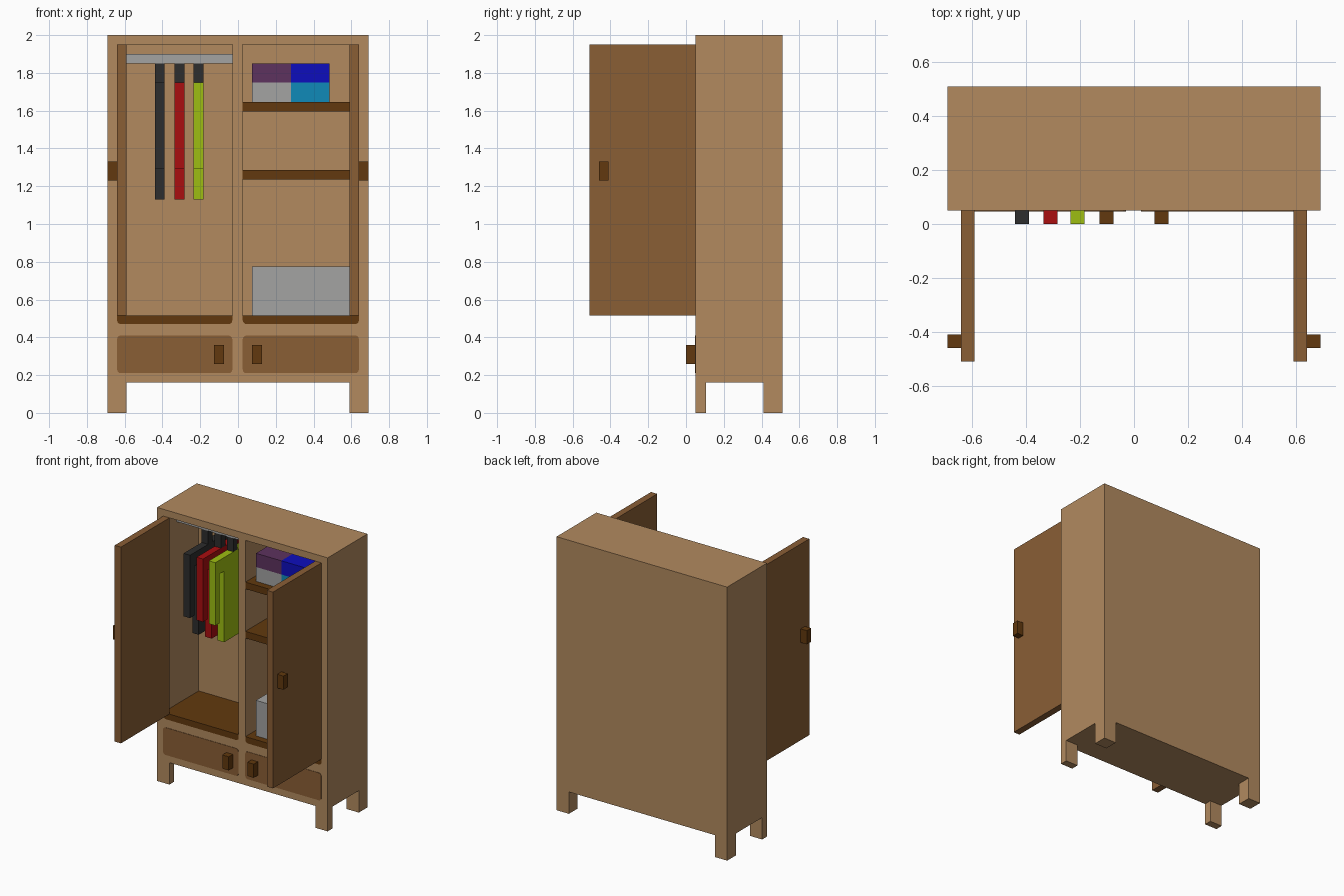
import bpy, bmesh, math
from mathutils import Vector

cube = bpy.data.objects.get("Cube")
if cube:
    bpy.data.objects.remove(cube, do_unlink=True)


def lin(c):
    c /= 255
    return c / 12.92 if c <= 0.04045 else ((c + 0.055) / 1.055) ** 2.4


def material(name, r, g, b):
    m = bpy.data.materials.new(name)
    m.use_nodes = True
    col = (lin(r), lin(g), lin(b), 1)
    m.diffuse_color = col
    m.node_tree.nodes["Principled BSDF"].inputs["Base Color"].default_value = col
    return m


light_wood = material("light_wood", 178, 138, 95)
mid_wood = material("mid_wood", 138, 94, 53)
dark_wood = material("dark_wood", 98, 57, 14)
charcoal = material("charcoal", 45, 45, 45)
red = material("red", 170, 14, 16)
lime = material("lime", 158, 190, 18)
purple = material("purple", 93, 50, 94)
blue = material("blue", 13, 13, 190)
cyan = material("cyan", 16, 138, 184)
grey = material("grey", 163, 163, 162)


def prism(name, pts, axis, a, b, mat):
    """Extrude a flat outline along x (pts are y,z) or y (pts are x,z)."""
    place = (lambda p, t: (t, p[0], p[1])) if axis == "x" else (lambda p, t: (p[0], t, p[1]))
    bm = bmesh.new()
    face = bm.faces.new([bm.verts.new(place(p, a)) for p in pts])
    ext = bmesh.ops.extrude_face_region(bm, geom=[face])
    verts = [v for v in ext["geom"] if isinstance(v, bmesh.types.BMVert)]
    shift = Vector((b - a, 0, 0)) if axis == "x" else Vector((0, b - a, 0))
    bmesh.ops.translate(bm, verts=verts, vec=shift)
    bmesh.ops.recalc_face_normals(bm, faces=bm.faces)
    me = bpy.data.meshes.new(name)
    bm.to_mesh(me)
    bm.free()
    me.materials.append(mat)
    ob = bpy.data.objects.new(name, me)
    bpy.context.collection.objects.link(ob)
    return ob


def box(name, x0, x1, y0, y1, z0, z1, mat):
    return prism(name, [(x0, z0), (x1, z0), (x1, z1), (x0, z1)], "y", y0, y1, mat)


def rounded(x0, x1, z0, z1, r_bottom, r_top):
    """Rectangle outline with rounded bottom and top corners."""
    pts = []
    for cx, cz, r, start in ((x0, z0, r_bottom, 180), (x1, z0, r_bottom, 270),
                             (x1, z1, r_top, 0), (x0, z1, r_top, 90)):
        sx, sz = (1 if cx == x0 else -1), (1 if cz == z0 else -1)
        for i in range(4 if r else 1):
            t = math.radians(start + 30 * i)
            ox, oz = (math.cos(t), math.sin(t)) if r else (0, 0)
            pts.append((cx + sx * r + r * ox, cz + sz * r + r * oz))
    return pts


FRONT, BACK, INNER = 0.05, 0.51, 0.46
bays = {"right": (-0.64, -0.03), "left": (0.025, 0.64)}

# Carcass: one block with two openings and the gaps between the feet cut away
carcass = box("carcass", -0.69, 0.69, FRONT, BACK, 0, 2.0, light_wood)
cutters = [prism("opening_cutter", rounded(*x, 0.47, 1.95, 0.02, 0), "y", -0.1, INNER, light_wood)
           for x in bays.values()]
cutters.append(box("front_gap_cutter", -0.59, 0.59, -0.1, 0.7, -0.1, 0.16, light_wood))
cutters.append(box("side_gap_cutter", -0.9, 0.9, 0.105, 0.41, -0.1, 0.16, light_wood))
for c in cutters:
    c.hide_render = True
    mod = carcass.modifiers.new(c.name, "BOOLEAN")
    mod.operation, mod.solver, mod.object = "DIFFERENCE", "EXACT", c
deps = bpy.context.evaluated_depsgraph_get()
solid = bpy.data.meshes.new_from_object(carcass.evaluated_get(deps))
carcass.modifiers.clear()
carcass.data = solid
for c in cutters:
    bpy.data.objects.remove(c, do_unlink=True)

# Compartment floors and drawer fronts
for side, (x0, x1) in bays.items():
    prism(side + "_floor", rounded(x0, x1, 0.47, 0.515, 0.02, 0), "y", FRONT, INNER, dark_wood)
    prism(side + "_drawer_front", rounded(x0, x1, 0.21, 0.41, 0.02, 0.02), "y",
          FRONT - 0.003, FRONT + 0.003, mid_wood)

# Doors standing open, with door and drawer handles
for side, s in (("left", 1), ("right", -1)):
    def mirrored(name, a, b, *rest):
        box(side + name, min(s * a, s * b), max(s * a, s * b), *rest)
    mirrored("_door", 0.59, 0.64, -0.51, FRONT, 0.515, 1.95, mid_wood)
    mirrored("_door_handle", 0.64, 0.69, -0.46, -0.41, 1.23, 1.33, dark_wood)
    mirrored("_drawer_handle", 0.075, 0.127, 0.0, FRONT, 0.26, 0.36, dark_wood)

# Shelves
for name, z in (("lower_shelf", 1.235), ("upper_shelf", 1.595)):
    box(name, 0.025, 0.64, FRONT, INNER, z, z + 0.05, dark_wood)

# Hanging rail with three coats
box("rail", -0.64, -0.03, 0.205, 0.255, 1.85, 1.90, grey)
half = [(0, 1.75), (0, 1.29), (0.05, 1.29), (0.05, 1.65), (0.10, 1.65), (0.10, 1.13)]
coat = half + [(0.458 - y, z) for y, z in reversed(half)]
for name, x, mat in (("charcoal", -0.44, charcoal), ("red", -0.335, red), ("lime", -0.235, lime)):
    prism(name + "_coat", coat, "x", x, x + 0.052, mat)
    box(name + "_coat_hanger", x, x + 0.052, 0.208, 0.258, 1.75, 1.85, charcoal)

# Folded stacks on the upper shelf and a storage box on the floor
for name, x0, x1, z0, z1, mat in (("grey", 0.075, 0.28, 1.645, 1.75, grey),
                                  ("cyan", 0.28, 0.485, 1.645, 1.75, cyan),
                                  ("purple", 0.075, 0.28, 1.75, 1.85, purple),
                                  ("blue", 0.28, 0.485, 1.75, 1.85, blue)):
    box(name + "_folded_stack", x0, x1, 0.10, 0.41, z0, z1, mat)
box("storage_box", 0.075, 0.595, 0.10, 0.41, 0.515, 0.775, grey)
